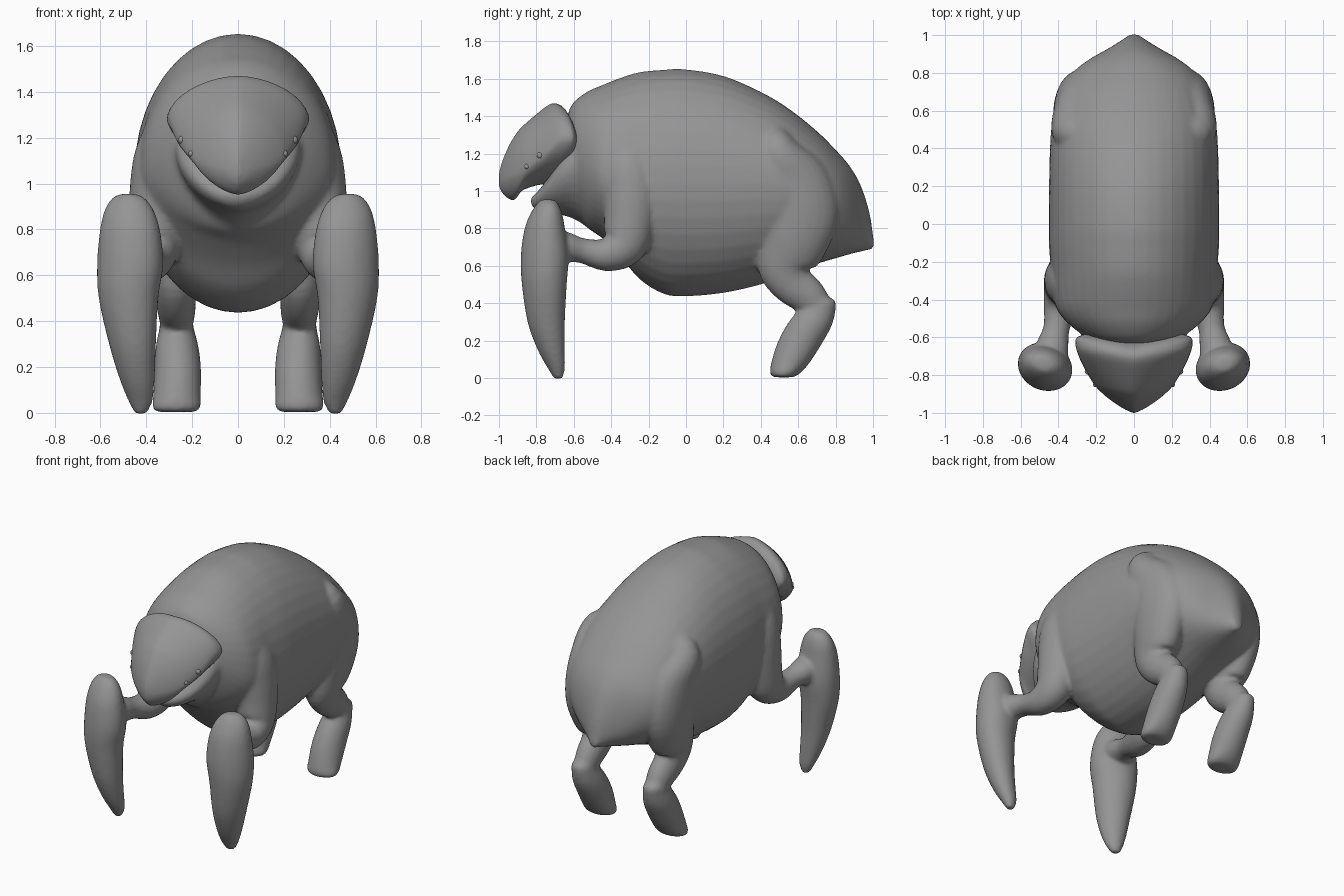
import bpy, bmesh, math
from mathutils import Vector

grey = bpy.data.materials.new("stone grey")
grey.diffuse_color = (0.3, 0.3, 0.3, 1)


def refine(rows, steps=4):
    """Catmull-Rom interpolation of section parameters."""
    out = []
    for i in range(len(rows) - 1):
        a, b, c, d = (rows[max(0, min(len(rows) - 1, i + k))] for k in (-1, 0, 1, 2))
        for s in range(steps):
            t = s / steps
            out.append([0.5 * (2 * q + (r - p) * t + (2 * p - 5 * q + 4 * r - e) * t * t
                               + (3 * q - p - 3 * r + e) * t ** 3)
                        for p, q, r, e in zip(a, b, c, d)])
    return out + [list(rows[-1])]


def select(objs):
    bpy.ops.object.select_all(action='DESELECT')
    for o in objs:
        o.select_set(True)
    bpy.context.view_layer.objects.active = objs[0]


def skin(name, rings):
    """Bridge equal rings into a closed smooth surface."""
    bm = bmesh.new()
    loops = [[bm.verts.new(p) for p in ring] for ring in rings]
    n = len(loops[0])
    for a, b in zip(loops, loops[1:]):
        for i in range(n):
            bm.faces.new((a[i], a[(i + 1) % n], b[(i + 1) % n], b[i]))
    bm.faces.new(loops[0])
    bm.faces.new(loops[-1])
    bmesh.ops.recalc_face_normals(bm, faces=bm.faces)
    mesh = bpy.data.meshes.new(name)
    bm.to_mesh(mesh)
    bm.free()
    mesh.materials.append(grey)
    obj = bpy.data.objects.new(name, mesh)
    bpy.context.collection.objects.link(obj)
    select([obj])
    bpy.ops.object.shade_smooth_by_angle(angle=math.radians(50))
    return obj


def angles(n):
    return [2 * math.pi * i / n for i in range(n)]


def hull(name, rows, n=40, sweep=0.0, upper=1.0, lower=1.0):
    """Sections along y: (y, top, bottom, half width, height of widest point).
    Powers above 1 pinch the section towards a ridge or keel."""
    rings = []
    for y, top, bot, w, mid in refine(rows):
        ring = []
        for a in angles(n):
            c, s = math.cos(a), math.sin(a)
            p = upper if s > 0 else lower
            x = w * math.copysign(abs(c) ** p, c)
            h = abs(s) ** p
            ring.append((x, y + sweep * abs(x), mid + h * ((top if s > 0 else bot) - mid)))
        rings.append(ring)
    return skin(name, rings)


def limb(name, rows, side, n=24):
    """Sections along a path: (x, y, z, width radius, depth radius)."""
    rows = refine(rows)
    pts = [Vector(r[:3]) for r in rows]
    rings = []
    for i, r in enumerate(rows):
        t = (pts[min(i + 1, len(pts) - 1)] - pts[max(i - 1, 0)]).normalized()
        u = Vector((1, 0, 0))
        u = (u - t * u.dot(t)).normalized()
        v = t.cross(u)
        ring = [pts[i] + u * r[3] * math.cos(a) + v * r[4] * math.sin(a) for a in angles(n)]
        rings.append([(p.x * side, p.y, p.z) for p in ring])
    return skin(name, rings)


def column(name, rows, side, n=24, skew=0.0):
    """Level sections: (z, x min, x max, y min, y max)."""
    rings = []
    for z, x0, x1, y0, y1 in refine(rows):
        rings.append([(side * ((x0 + x1) / 2 + (x1 - x0) / 2 * math.cos(a)),
                       (y0 + y1) / 2 + (y1 - y0) / 2 * math.sin(a)
                       + skew * (x1 - x0) * math.cos(a), z) for a in angles(n)])
    return skin(name, rings)


# Domed body ending in a pointed tail
body = hull("body", [
    (-0.63, 1.42, 1.10, 0.16, 1.22), (-0.60, 1.475, 0.95, 0.25, 1.18),
    (-0.53, 1.53, 0.81, 0.345, 1.14), (-0.45, 1.565, 0.75, 0.41, 1.09),
    (-0.35, 1.605, 0.65, 0.435, 1.05), (-0.25, 1.635, 0.53, 0.44, 1.04),
    (-0.12, 1.648, 0.45, 0.45, 1.04), (0.0, 1.65, 0.437, 0.452, 1.04),
    (0.2, 1.615, 0.455, 0.45, 1.04), (0.4, 1.53, 0.50, 0.445, 1.04),
    (0.55, 1.44, 0.555, 0.432, 1.02), (0.7, 1.32, 0.61, 0.385, 0.98),
    (0.8, 1.22, 0.64, 0.325, 0.94), (0.87, 1.14, 0.66, 0.24, 0.90),
    (0.93, 1.04, 0.675, 0.135, 0.83), (0.98, 0.89, 0.685, 0.055, 0.77),
    (1.003, 0.74, 0.69, 0.025, 0.715)])

# Skull cap with a hooked beak
hull("head", [
    (-1.0, 1.09, 1.03, 0.01, 1.06), (-0.985, 1.15, 0.995, 0.06, 1.06),
    (-0.95, 1.235, 0.96, 0.13, 1.08), (-0.915, 1.295, 0.955, 0.18, 1.10),
    (-0.88, 1.34, 1.0, 0.215, 1.13), (-0.80, 1.41, 1.03, 0.268, 1.20),
    (-0.73, 1.462, 1.04, 0.30, 1.27), (-0.685, 1.465, 1.07, 0.31, 1.28),
    (-0.65, 1.43, 1.10, 0.30, 1.28), (-0.62, 1.36, 1.14, 0.24, 1.27)],
    sweep=0.17, upper=1.1, lower=1.25)

# Lower jaw and cheeks running back into the throat
jaw = hull("lower_jaw", [
    (-0.83, 0.965, 0.93, 0.03, 0.95), (-0.80, 0.99, 0.895, 0.10, 0.96),
    (-0.74, 1.07, 0.88, 0.19, 1.02), (-0.66, 1.24, 0.87, 0.255, 1.10),
    (-0.58, 1.36, 0.84, 0.28, 1.15), (-0.48, 1.40, 0.77, 0.32, 1.12),
    (-0.40, 1.35, 0.74, 0.28, 1.05)], n=32, lower=1.15)

merged = [body, jaw]
for side, tag in ((1, "left"), (-1, "right")):
    # Front limb: shoulder, bent elbow, forearm
    merged.append(limb(tag + "_arm", [
        (0.20, -0.33, 1.32, 0.06, 0.06), (0.26, -0.32, 1.24, 0.12, 0.13),
        (0.32, -0.305, 1.12, 0.13, 0.15), (0.347, -0.295, 0.98, 0.125, 0.15),
        (0.36, -0.305, 0.82, 0.118, 0.135), (0.37, -0.335, 0.71, 0.108, 0.12),
        (0.39, -0.43, 0.66, 0.09, 0.09), (0.41, -0.55, 0.68, 0.07, 0.067),
        (0.43, -0.64, 0.70, 0.085, 0.08), (0.44, -0.72, 0.72, 0.09, 0.08)], side))
    # Long hanging claw
    merged.append(column(tag + "_claw", [
        (0.955, 0.45, 0.51, -0.77, -0.71), (0.94, 0.41, 0.545, -0.79, -0.69),
        (0.89, 0.37, 0.58, -0.825, -0.665), (0.80, 0.34, 0.602, -0.862, -0.648),
        (0.65, 0.325, 0.615, -0.883, -0.628), (0.50, 0.347, 0.608, -0.877, -0.638),
        (0.30, 0.357, 0.563, -0.847, -0.648), (0.15, 0.363, 0.518, -0.793, -0.648),
        (0.05, 0.372, 0.478, -0.738, -0.648), (-0.004, 0.40, 0.45, -0.705, -0.66)],
        side, skew=0.06))
    # Hind leg: hip, broad thigh, narrow ankle
    merged.append(limb(tag + "_hind_leg", [
        (0.22, 0.47, 1.30, 0.08, 0.08), (0.28, 0.49, 1.21, 0.15, 0.12),
        (0.285, 0.565, 1.05, 0.145, 0.20), (0.29, 0.595, 0.88, 0.135, 0.22),
        (0.285, 0.57, 0.73, 0.125, 0.19), (0.275, 0.53, 0.60, 0.105, 0.15),
        (0.272, 0.565, 0.51, 0.09, 0.117), (0.268, 0.65, 0.44, 0.082, 0.10),
        (0.268, 0.705, 0.38, 0.07, 0.08)], side))
    # Hind foot, flat underneath
    merged.append(column(tag + "_hind_foot", [
        (0.44, 0.24, 0.30, 0.68, 0.755), (0.41, 0.205, 0.335, 0.63, 0.80),
        (0.36, 0.19, 0.345, 0.595, 0.80), (0.28, 0.17, 0.36, 0.535, 0.78),
        (0.18, 0.16, 0.365, 0.485, 0.725), (0.08, 0.162, 0.37, 0.455, 0.66),
        (0.025, 0.162, 0.375, 0.448, 0.61), (0.004, 0.185, 0.355, 0.465, 0.575)], side))
    # Small eye and nostril bumps
    for part, y, z, x, r in (("eye", -0.78, 1.19, 0.243, 0.018), ("nostril", -0.85, 1.13, 0.203, 0.014)):
        bpy.ops.mesh.primitive_uv_sphere_add(segments=12, ring_count=8, radius=r,
                                             location=(side * x, y, z))
        knob = bpy.context.object
        knob.name = tag + "_" + part
        knob.data.materials.append(grey)
        bpy.ops.object.shade_smooth()

# Fuse body, throat and limbs into one continuous skin
select(merged)
bpy.ops.object.join()
fuse = body.modifiers.new("fuse", 'REMESH')
fuse.mode = 'VOXEL'
fuse.voxel_size = 0.013
fuse.use_smooth_shade = True
soften = body.modifiers.new("soften", 'SMOOTH')
soften.factor = 0.5
soften.iterations = 7
